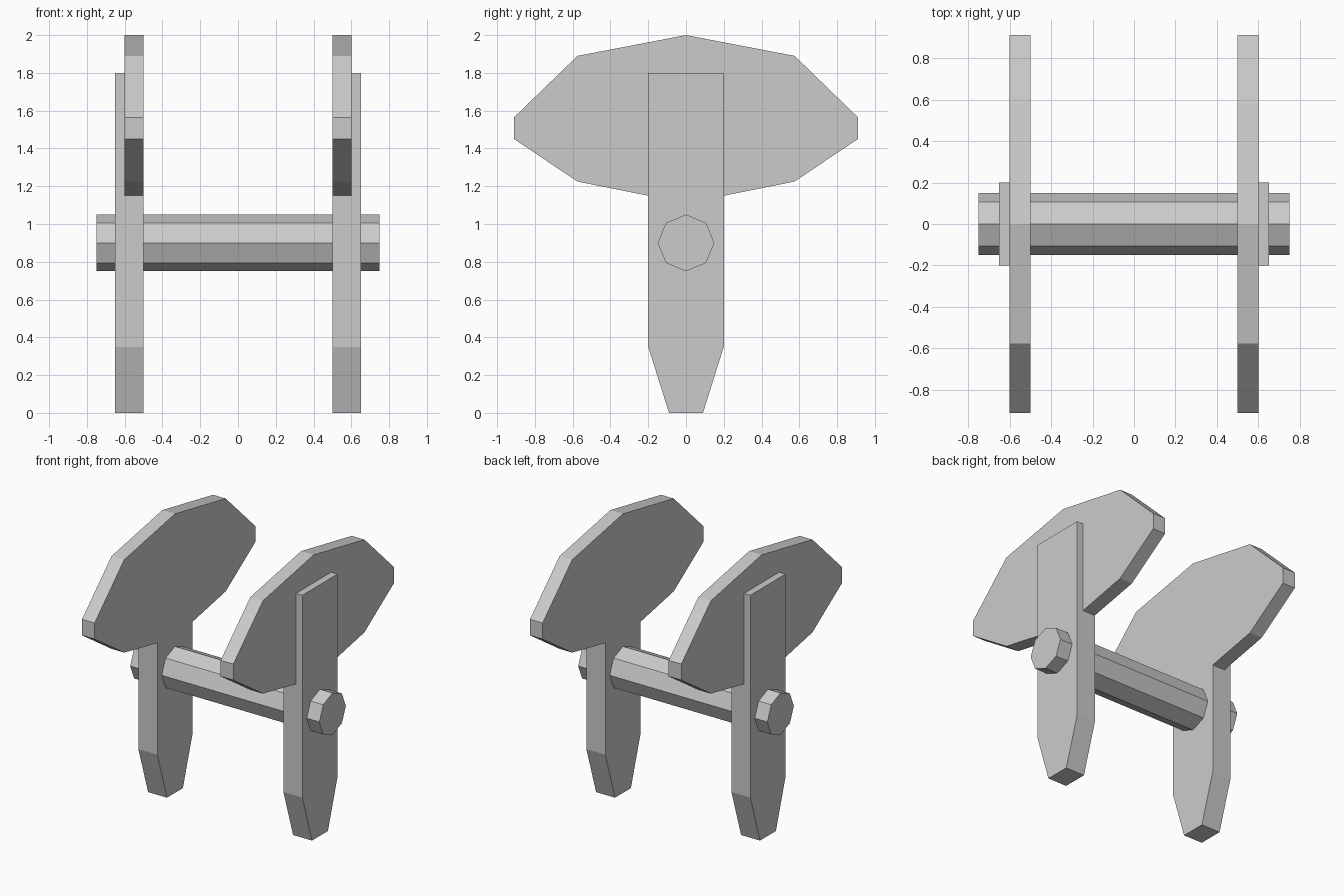
import bpy, bmesh
from math import radians

if "Cube" in bpy.data.objects:
    bpy.data.objects.remove(bpy.data.objects["Cube"])


def prism(name, profile, extrude, mirrored=True):
    """Extrude a closed 3D outline; optionally mirror it across x = 0."""
    bm = bmesh.new()
    face = bm.faces.new([bm.verts.new(p) for p in profile])
    out = bmesh.ops.extrude_face_region(bm, geom=[face], use_keep_orig=True)
    moved = [g for g in out["geom"] if isinstance(g, bmesh.types.BMVert)]
    bmesh.ops.translate(bm, verts=moved, vec=extrude)
    bmesh.ops.recalc_face_normals(bm, faces=bm.faces[:])
    mesh = bpy.data.meshes.new(name)
    obj = bpy.data.objects.new(name, mesh)
    bpy.context.collection.objects.link(obj)
    if mirrored:
        obj.modifiers.new("Mirror", "MIRROR").use_mirror_merge = False
    return obj, bm


# Posts: notched on the inside to seat the blades, tapered at the foot
notched = [(0.5, 0), (0.65, 0), (0.65, 1.8), (0.6, 1.8), (0.6, 1.15), (0.5, 1.15)]
post, bm = prism("side_post", [(x, -0.2, z) for x, z in notched], (0, 0.4, 0))
bmesh.ops.bisect_plane(bm, geom=bm.verts[:] + bm.edges[:] + bm.faces[:],
                       plane_co=(0, 0, 0.35), plane_no=(0, 0, 1))
for v in bm.verts:
    if v.co.z < 0.01:
        v.co.y *= 0.45
bm.to_mesh(post.data)
bm.free()

# Blades: wide faceted heads set into the post notches
half = [(0.2, 1.15), (0.575, 1.225), (0.91, 1.45), (0.91, 1.565), (0.575, 1.89)]
outline = half + [(0, 2.0)] + [(-y, z) for y, z in reversed(half)]
blade, bm = prism("blade_head", [(0.5, y, z) for y, z in outline], (0.1, 0, 0))
bm.to_mesh(blade.data)
bm.free()

# Axle: octagonal bar passing through both posts
bpy.ops.mesh.primitive_cylinder_add(vertices=8, radius=0.15, depth=1.5,
                                    location=(0, 0, 0.9),
                                    rotation=(0, radians(90), 0))
bpy.context.object.name = "cross_axle"
